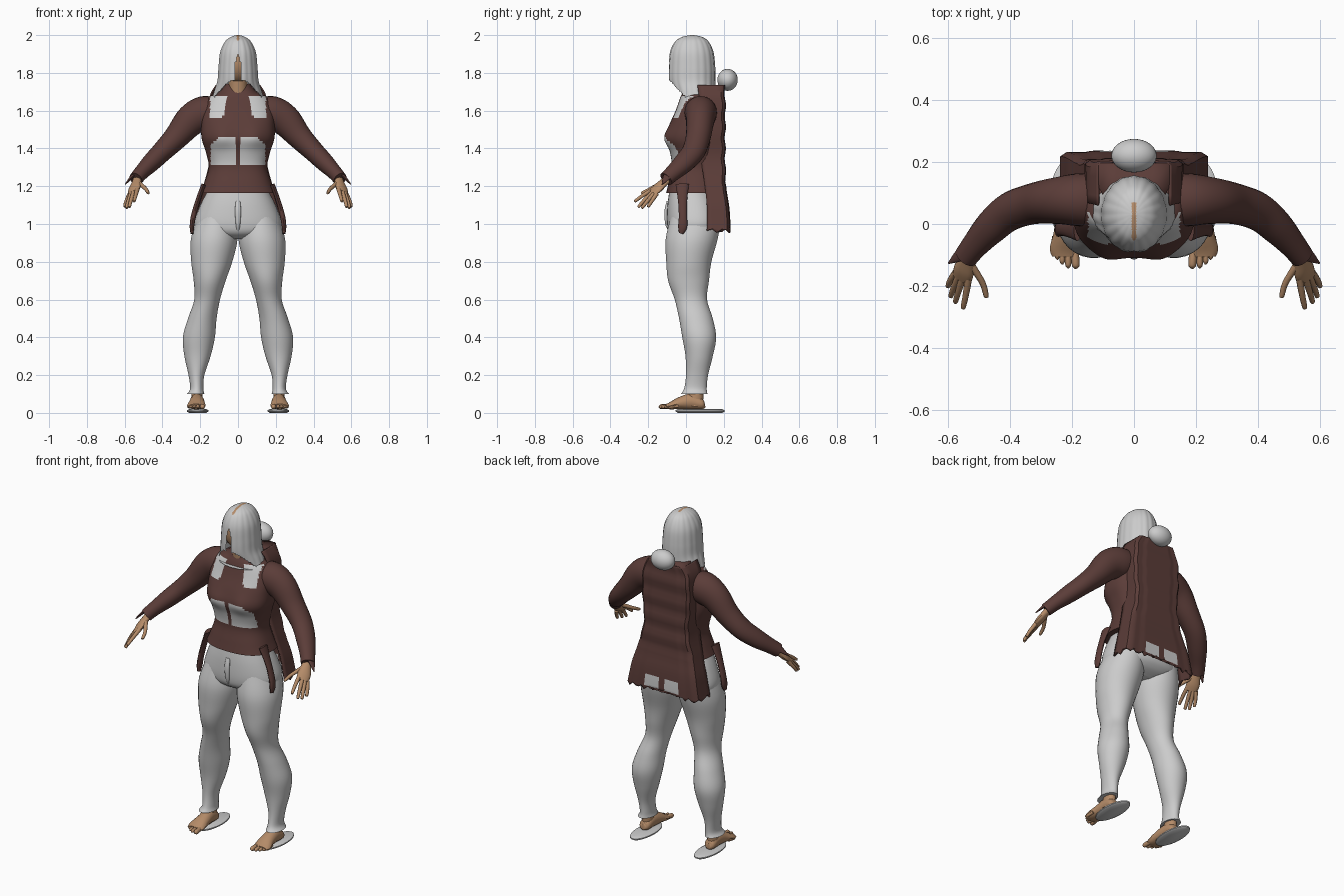
import bpy, bmesh, math
from mathutils import Vector

if "Cube" in bpy.data.objects:
    bpy.data.objects.remove(bpy.data.objects["Cube"])


def make_mat(name, col):
    m = bpy.data.materials.new(name)
    m.diffuse_color = (*col, 1)
    m.use_nodes = True
    m.node_tree.nodes["Principled BSDF"].inputs["Base Color"].default_value = m.diffuse_color
    return m


GREY = make_mat("light_grey", (0.60, 0.60, 0.60))
BROWN = make_mat("dark_brown", (0.105, 0.046, 0.040))
SKIN = make_mat("tan_skin", (0.46, 0.26, 0.14))


def smooth_rows(rows, n):
    """Catmull-Rom interpolation through a table of rows."""
    out = []
    for i in range(len(rows) - 1):
        p = [rows[max(i - 1, 0)], rows[i], rows[i + 1], rows[min(i + 2, len(rows) - 1)]]
        for k in range(n):
            t = k / n
            out.append([0.5 * (2 * b + (c - a) * t + (2 * a - 5 * b + 4 * c - d) * t * t
                               + (3 * b - a - 3 * c + d) * t ** 3) for a, b, c, d in zip(*p)])
    out.append(list(rows[-1]))
    return out


def skin_rings(name, rings, mats, closed=True, cap=True, rule=None, drop=None, thick=0):
    """Bridge rings of points; rule picks a material, drop removes faces."""
    bm = bmesh.new()
    vs = [[bm.verts.new(p) for p in r] for r in rings]
    n = len(rings[0])
    for a, b in zip(vs, vs[1:]):
        for i in range(n if closed else n - 1):
            j = (i + 1) % n
            bm.faces.new((a[i], a[j], b[j], b[i]))
    if cap and closed:
        bm.faces.new(vs[0])
        bm.faces.new(vs[-1])
    bmesh.ops.recalc_face_normals(bm, faces=bm.faces)
    if drop:
        bad = [f for f in bm.faces if drop(f.calc_center_median())]
        bmesh.ops.delete(bm, geom=bad, context='FACES')
    if rule:
        for f in bm.faces:
            f.material_index = rule(f.calc_center_median())
    me = bpy.data.meshes.new(name)
    bm.to_mesh(me)
    bm.free()
    for m in mats:
        me.materials.append(m)
    ob = bpy.data.objects.new(name, me)
    bpy.context.collection.objects.link(ob)
    if thick:
        mod = ob.modifiers.new("thickness", 'SOLIDIFY')
        mod.thickness = thick
        mod.offset = 0
    return ob


def oval(cx, hw, yf, yb, z, seg, e=2.0, ridge=0.0):
    pts = []
    for i in range(seg):
        a = 2 * math.pi * (i + 0.5) / seg
        c, s = math.cos(a), math.sin(a)
        k = 1 + ridge * abs(math.sin(9 * a))
        pts.append((cx + k * hw * math.copysign(abs(c) ** (2 / e), c),
                    (yf + yb) / 2 + k * (yb - yf) / 2 * math.copysign(abs(s) ** (2 / e), s), z))
    return pts


def tube(name, rows, mat, s=1, side=(0, 1, 0), n=4, seg=14):
    """Tube along rows of (x, y, z, radius_u, radius_v), mirrored by s."""
    rows = smooth_rows(rows, n)
    P = [Vector(r[:3]) for r in rows]
    rings = []
    for i, r in enumerate(rows):
        t = (P[min(i + 1, len(P) - 1)] - P[max(i - 1, 0)]).normalized()
        u = Vector(side)
        u = (u - t * u.dot(t)).normalized()
        v = t.cross(u)
        ring = []
        for k in range(seg):
            a = 2 * math.pi * k / seg
            q = P[i] + u * max(r[3], .001) * math.cos(a) + v * max(r[4], .001) * math.sin(a)
            ring.append((q.x * s, q.y, q.z))
        rings.append(ring)
    return skin_rings(name, rings, [mat])


def ball(name, loc, rad, mat):
    bpy.ops.mesh.primitive_uv_sphere_add(segments=32, ring_count=18, location=loc)
    ob = bpy.context.object
    ob.name = name
    ob.scale = rad
    ob.data.materials.append(mat)


# Jacket body with light patches on the chest and belly
def torso_rule(c):
    x = abs(c.x)
    if c.y < 0.05 and 1.555 < c.z < 1.675 and 0.055 + (1.67 - c.z) * 0.25 < x < 0.148:
        return 1
    if c.y < 0.02 and 0.015 < x < 0.145 and 1.315 < c.z < 1.46 - max(0, x - 0.10) * 0.9:
        return 1
    return 0


torso = [(1.74, .065, 0, .14), (1.70, .10, -.015, .16), (1.67, .155, -.03, .165), (1.6, .19, -.055, .17),
         (1.52, .195, -.09, .17), (1.45, .192, -.108, .17), (1.38, .17, -.085, .165),
         (1.30, .155, -.075, .165), (1.22, .178, -.092, .18), (1.165, .20, -.105, .19)]
rings = []
for z, w, f, b in smooth_rows(torso, 6):
    ring = oval(0, w, f, b, z, 96, 2.5)
    bust = math.exp(-((z - 1.46) / 0.06) ** 2) * 0.014
    rings.append([(x, y - bust * math.exp(-((abs(x) - .09) / .05) ** 2) if y < 0 else y, zz)
                  for x, y, zz in ring])
skin_rings("jacket_body", rings, [BROWN, GREY], rule=torso_rule)

# Flat coat back with ripples, a flared tail and a ragged hem
coat = [(1.735, .115, .06, .195), (1.66, .15, .07, .20), (1.5, .155, .08, .20), (1.35, .145, .08, .20),
        (1.2, .18, .10, .205), (1.1, .208, .11, .22), (1.03, .222, .11, .226), (.965, .235, .11, .228)]
rows = smooth_rows(coat, 6)
rings = []
for i, (z, w, f, b) in enumerate(rows):
    b += 0.004 * math.sin(z * 55) if z > 1.2 else 0
    right = [(w, f + (b - .012 - f) * k / 4, z) for k in range(5)]
    back = [(w * (1 - k / 12), b + (.004 if 4 < k < 20 else 0), z) for k in range(1, 24)]
    left = [(-x, y, zz) for x, y, zz in reversed(right)]
    ring = right + back + left
    if i == len(rows) - 1:
        ring = [(x, y, zz + 0.012 * math.sin(k * 2.3) + (.012 if abs(x) < .1 else 0))
                for k, (x, y, zz) in enumerate(ring)]
    rings.append(ring)
skin_rings("coat_back", rings, [BROWN, GREY], closed=False, thick=.008,
           rule=lambda c: int(c.y > .2 and .012 < abs(c.x) < .11 and .985 < c.z < 1.05))
# Coat top closing the back to the collar
skin_rings("coat_top", [[(x * w, y, z) for x in (-1, -.5, 0, .5, 1)]
                        for w, y, z in ((.07, .04, 1.735), (.115, .12, 1.73), (.115, .197, 1.732))],
           [BROWN], closed=False, thick=.008)

# Trousers: hips
hips = [(1.195, .15, -.085, .13), (1.1, .20, -.098, .18), (1.0, .232, -.10, .20),
        (.95, .20, -.085, .17), (.92, .10, -.04, .11)]
skin_rings("trouser_hips", [oval(0, w, f, b, z, 48, 2.3) for z, w, f, b in smooth_rows(hips, 6)], [GREY])

leg = [(1.04, .01, .215, -.08, .19), (.92, .002, .25, -.108, .168), (.8, .03, .248, -.105, .135),
       (.7, .065, .235, -.095, .122), (.6, .095, .232, -.06, .112), (.5, .113, .265, -.037, .142),
       (.4, .122, .292, -.02, .16), (.3, .145, .284, -.003, .142), (.2, .178, .262, 0, .117),
       (.13, .183, .254, -.01, .11), (.1, .178, .270, -.028, .114)]
toes = [(.188, -.138, .013), (.212, -.136, .010), (.231, -.124, .009), (.247, -.108, .009), (.26, -.09, .008)]
fingers = [("thumb", (.522, -.135, 1.215), (.488, -.19, 1.185), (.476, -.232, 1.165)),
           ("index_finger", (.533, -.175, 1.185), (.542, -.23, 1.15), (.55, -.268, 1.122)),
           ("middle_finger", (.552, -.175, 1.17), (.567, -.222, 1.125), (.575, -.25, 1.092)),
           ("ring_finger", (.565, -.168, 1.163), (.582, -.208, 1.117), (.59, -.232, 1.087)),
           ("little_finger", (.573, -.155, 1.16), (.592, -.182, 1.12), (.599, -.2, 1.093))]

for s, tag in ((1, "left"), (-1, "right")):
    # Trouser leg
    skin_rings("trouser_leg_" + tag, [oval(s * (i + o) / 2, (o - i) / 2, f, b, z, 32)
                                      for z, i, o, f, b in smooth_rows(leg, 5)], [GREY])
    # Foot, ankle and toes
    tube("ankle_" + tag, [(.218, .055, .15, .04, .028), (.218, .05, .09, .042, .03),
                          (.218, .045, .035, .045, .032)], SKIN, s)
    tube("foot_" + tag, [(.218, .10, .045, .015, .015), (.218, .085, .045, .032, .027),
                         (.217, .03, .06, .036, .042), (.217, -.03, .052, .042, .033),
                         (.221, -.08, .038, .05, .02), (.222, -.105, .034, .042, .013)],
         SKIN, s, side=(1, 0, 0))
    for k, (x, y, r) in enumerate(toes):
        tube(f"toe_{k + 1}_{tag}", [(.9 * x + .022, y + .05, .036, r, r), (x, y + .012, .033, r, r * 1.1),
                                    (x, y, .031, r * .8, r * .8), (x, y - .007, .03, .002, .002)],
             SKIN, s, side=(1, 0, 0), seg=10)
    # Thin oval disc under the heel
    skin_rings("heel_disc_" + tag, [oval(s * .214, w, .075 - h, .075 + h, z, 40) for w, h, z in
                                    ((.045, .118, .0), (.057, .13, .007), (.057, .13, .014), (.045, .118, .02))],
               [GREY])
    # Sleeve and pointed cuff
    tube("sleeve_" + tag, [(.11, .075, 1.595, .085, .075), (.18, .078, 1.585, .085, .092),
                           (.25, .075, 1.548, .075, .084), (.325, .065, 1.462, .066, .066),
                           (.40, .04, 1.385, .062, .055), (.46, -.01, 1.325, .056, .049),
                           (.51, -.065, 1.274, .045, .040), (.541, -.105, 1.238, .040, .037)],
         BROWN, s, n=5, seg=24)
    tube("cuff_point_" + tag, [(.525, -.075, 1.285, .03, .014), (.562, -.10, 1.25, .022, .009),
                               (.597, -.126, 1.21, .003, .003)], BROWN, s)
    # Hand
    spread = (-.8, -.2, .5)
    tube("palm_" + tag, [(.528, -.085, 1.25, .024, .02), (.537, -.115, 1.222, .028, .019),
                         (.548, -.15, 1.19, .037, .018), (.555, -.178, 1.165, .033, .012)], SKIN, s, side=spread)
    for nm, a, b, c in fingers:
        d = Vector(c) + (Vector(c) - Vector(b)) * .1
        tube(f"{nm}_{tag}", [(*a, .012, .012), (*b, .010, .010), (*c, .008, .008), (*d, .002, .002)],
             SKIN, s, side=spread, seg=10)
    # Hanging front coat flap
    tube("coat_flap_" + tag, [(.182, -.02, 1.21, .035, .012), (.214, -.018, 1.12, .024, .013),
                              (.236, -.016, 1.04, .022, .014), (.244, -.018, .985, .024, .012),
                              (.243, -.026, .95, .012, .008)], BROWN, s)

# Trouser fly
tube("trouser_fly", [(0, -.094, 1.12, .012, .008), (0, -.104, 1.07, .016, .01), (0, -.10, 1.0, .012, .01),
                     (0, -.085, .96, .006, .006)], GREY, side=(1, 0, 0))

# Head and neck
ball("head", (0, .025, 1.86), (.083, .102, .118), SKIN)
tube("neck", [(0, .04, 1.66, .055, .055), (0, .03, 1.74, .05, .052), (0, .025, 1.82, .05, .055)],
     SKIN, side=(1, 0, 0), seg=20)

# Long hair with combed ridges, a parting and an open strip over the face
hair = [(2.0, .006, .025, .04), (1.99, .038, -.02, .085), (1.965, .068, -.056, .118), (1.91, .093, -.082, .143),
        (1.83, .102, -.09, .152), (1.76, .107, -.09, .153), (1.71, .122, -.075, .15), (1.655, .138, -.06, .14)]
skin_rings("hair", [oval(0, w, f, b, z, 108, 2.0, .025) for z, w, f, b in smooth_rows(hair, 6)],
           [GREY, SKIN], cap=True,
           rule=lambda c: int(abs(c.x) < .007 and -.05 < c.y < .07 and c.z > 1.965),
           drop=lambda c: c.z < 1.665 - c.y * 1.1 or
           (c.y < 0 and c.z < 1.9 and abs(c.x) < .004 + min(.013, (1.9 - c.z) * .16)))
# Hair bun behind the neck
ball("hair_bun", (0, .22, 1.763), (.073, .054, .058), GREY)

bpy.ops.object.select_all(action='SELECT')
bpy.context.view_layer.objects.active = bpy.data.objects["hair"]
bpy.ops.object.shade_smooth_by_angle(angle=math.radians(40))
